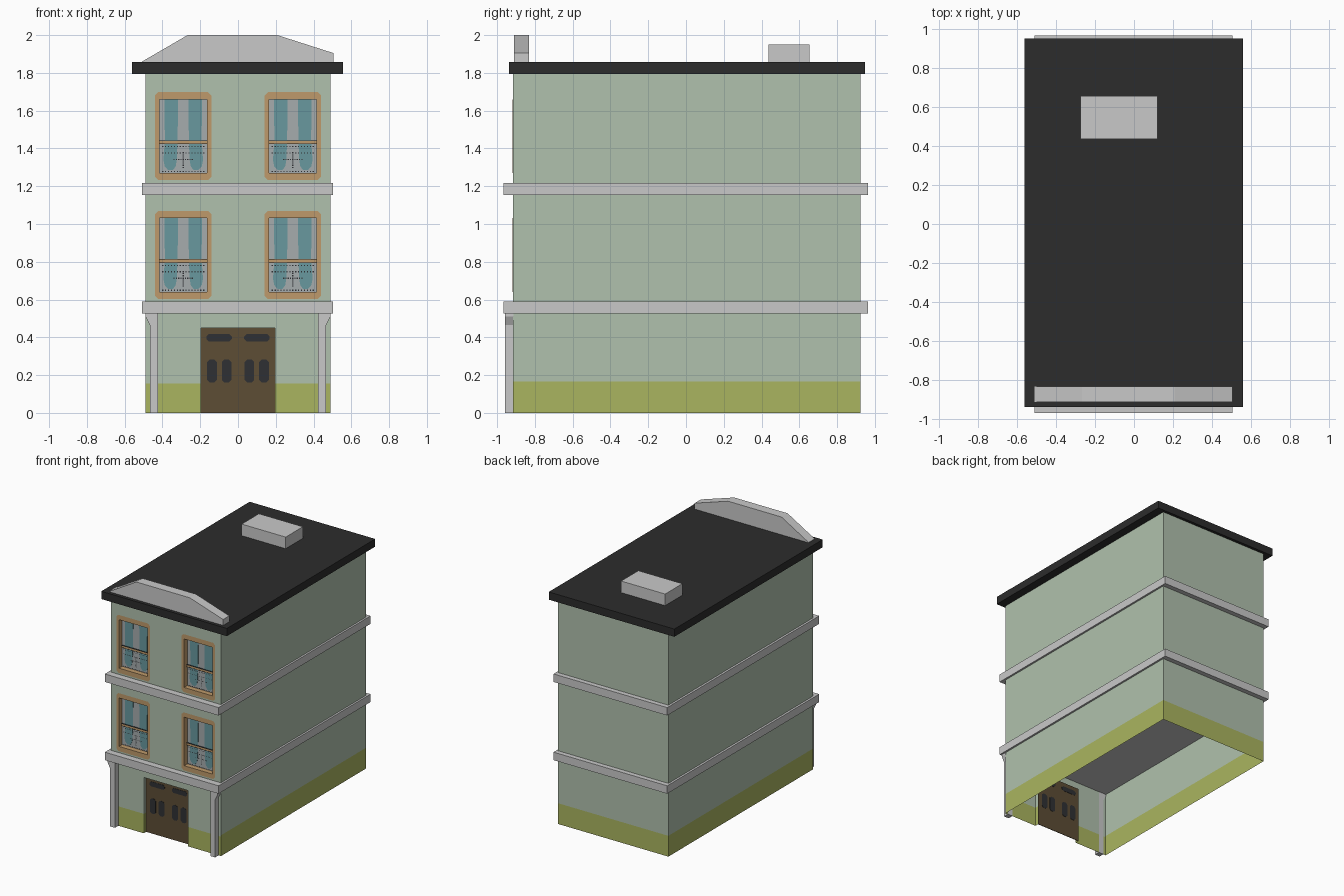
import bpy, bmesh, math

if "Cube" in bpy.data.objects:
    bpy.data.objects.remove(bpy.data.objects["Cube"])


def material(name, hexa):
    def lin(c):
        c /= 255
        return c / 12.92 if c <= 0.04045 else ((c + 0.055) / 1.055) ** 2.4
    m = bpy.data.materials.new(name)
    m.diffuse_color = [lin(int(hexa[i:i + 2], 16)) for i in (0, 2, 4)] + [1]
    m.use_nodes = True
    m.node_tree.nodes["Principled BSDF"].inputs["Base Color"].default_value = m.diffuse_color
    return m


GREEN = material("wall green", "B0C1AD")
OLIVE = material("base olive", "AAB560")
GREY = material("trim grey", "C9C9C9")
BLACK = material("roof black", "2C2C2C")
ORANGE = material("frame orange", "BF9A6B")
GLASS = material("glass grey", "A6ACAE")
TEAL = material("curtain teal", "68999F")
BROWN = material("door brown", "5D4D35")
DARK = material("dark detail", "2F3033")


def finish(name, bm, mats):
    me = bpy.data.meshes.new(name)
    bm.to_mesh(me)
    bm.free()
    for m in mats:
        me.materials.append(m)
    ob = bpy.data.objects.new(name, me)
    bpy.context.collection.objects.link(ob)
    return ob


def prism(name, pts, y0, y1, mat):
    """Extrude an x-z profile from y0 to y1."""
    bm = bmesh.new()
    f = bm.faces.new([bm.verts.new((x, y0, z)) for x, z in pts])
    r = bmesh.ops.extrude_face_region(bm, geom=[f])
    for v in r["geom"]:
        if isinstance(v, bmesh.types.BMVert):
            v.co.y = y1
    bmesh.ops.recalc_face_normals(bm, faces=bm.faces[:])
    return finish(name, bm, [mat])


def box(name, x0, x1, y0, y1, z0, z1, mat):
    return prism(name, [(x0, z0), (x1, z0), (x1, z1), (x0, z1)], y0, y1, mat)


def quad(bm, *pts, index=0):
    f = bm.faces.new([bm.verts.new(p) for p in pts])
    f.material_index = index
    return f


# Main sizes
X0, X1, F, B, TOP = -0.491, 0.489, -0.915, 0.925, 1.80
DX, DZ, DD = 0.197, 0.449, 0.03           # door half width, height, depth
WX, WINX, WH, WD = 0.29, 0.126, 0.39, 0.04  # window centre, half width, height, depth
SILLS = (0.641, 1.27)

# Walls: open shell, front cut as a grid around the openings
bm = bmesh.new()
xs = sorted([X0, X1, -DX, DX] + [s * WX + o for s in (-1, 1) for o in (-WINX, WINX)])
zs = sorted([0, 0.156, DZ, TOP] + [s + h for s in SILLS for h in (0, WH)])
for xa, xb in zip(xs, xs[1:]):
    for za, zb in zip(zs, zs[1:]):
        cx, cz = (xa + xb) / 2, (za + zb) / 2
        door = abs(cx) < DX and cz < DZ
        window = abs(abs(cx) - WX) < WINX and any(s < cz < s + WH for s in SILLS)
        if not door and not window:
            quad(bm, (xa, F, za), (xb, F, za), (xb, F, zb), (xa, F, zb), index=int(cz < 0.156))
for za, zb, i in ((0, 0.167, 1), (0.167, TOP, 0)):
    quad(bm, (X1, F, za), (X1, B, za), (X1, B, zb), (X1, F, zb), index=i)
    quad(bm, (X0, B, za), (X0, F, za), (X0, F, zb), (X0, B, zb), index=i)
    quad(bm, (X1, B, za), (X0, B, za), (X0, B, zb), (X1, B, zb), index=i)
# Door reveals
for za, zb, i in ((0, 0.156, 1), (0.156, DZ, 0)):
    quad(bm, (-DX, F, za), (-DX, F + DD, za), (-DX, F + DD, zb), (-DX, F, zb), index=i)
    quad(bm, (DX, F + DD, za), (DX, F, za), (DX, F, zb), (DX, F + DD, zb), index=i)
quad(bm, (-DX, F, DZ), (-DX, F + DD, DZ), (DX, F + DD, DZ), (DX, F, DZ))
bmesh.ops.remove_doubles(bm, verts=bm.verts[:], dist=1e-5)
finish("walls", bm, [GREEN, OLIVE])

# Floor bands, roof slab, roof box, front parapet
for n, z in (("lower_band", 0.525), ("upper_band", 1.154)):
    box(n, -0.508, 0.504, -0.967, 0.964, z, z + 0.064, GREY)
box("roof", -0.56, 0.557, -0.937, 0.948, 1.795, 1.857, BLACK)
box("roof_box", -0.273, 0.119, 0.436, 0.655, 1.855, 1.95, GREY)
prism("parapet", [(-0.508, 1.855), (0.505, 1.855), (0.505, 1.905), (0.208, 2.0), (-0.267, 2.0),
                  (-0.508, 1.86)], -0.91, -0.832, GREY)

# Corner posts flaring outward at the top
for s, n in ((-1, "left_post"), (1, "right_post")):
    prism(n, [(s * x, z) for x, z in ((0.424, 0), (0.467, 0), (0.467, 0.465), (0.49, 0.51),
                                      (0.49, 0.527), (0.424, 0.527))], -0.958, F + 0.002, GREY)


def octagon(cx, cz, hw, hh, c):
    return [(cx + sx * (hw - a), cz + sz * (hh - b)) for sx, sz, a, b in
            ((-1, -1, c, 0), (1, -1, c, 0), (1, -1, 0, c), (1, 1, 0, c),
             (1, 1, c, 0), (-1, 1, c, 0), (-1, 1, 0, c), (-1, -1, 0, c))]


# Door with dark panels showing on both sides
box("door", -DX, DX, F + DD, F + DD + 0.004, 0, DZ, BROWN)
for s in (-1, 1):
    panels = [(0.1, 0.398, 0.068, 0.019, 0.013), (0.06, 0.222, 0.026, 0.061, 0.014),
              (0.137, 0.222, 0.026, 0.061, 0.014)]
    for cx, cz, hw, hh, c in panels:
        prism("door_panel", octagon(s * cx, cz, hw, hh, c), F + DD - 0.002, F + DD + 0.006, DARK)


def window(cx, z):
    # Orange surround with clipped corners, and its reveals
    bm = bmesh.new()
    y, yb, cz = F - 0.003, F + WD, z + WH / 2
    out = [bm.verts.new((x, y, w)) for x, w in octagon(cx, cz, 0.15, 0.233, 0.018)]
    rect = [(cx - WINX, z), (cx + WINX, z), (cx + WINX, z + WH), (cx - WINX, z + WH)]
    inn = [bm.verts.new((x, y, w)) for x, w in rect]
    back = [bm.verts.new((x, yb, w)) for x, w in rect]
    for i in range(4):
        j = (i + 1) % 4
        bm.faces.new((out[2 * i], out[2 * i + 1], inn[j], inn[i]))
        bm.faces.new((out[2 * i + 1], out[(2 * i + 2) % 8], inn[j]))
        bm.faces.new((inn[i], inn[j], back[j], back[i]))
    finish("window_surround", bm, [ORANGE])
    # Pane, curtains, crossbar
    box("window_pane", cx - WINX, cx + WINX, yb - 0.002, yb + 0.004, z, z + WH, GLASS)
    for s in (-1, 1):
        prism("curtain", [(cx + s * x, z + h) for x, h in (
            (0.027, WH), (0.1, WH), (0.097, 0.17), (0.105, 0.07), (0.098, 0.035), (0.08, 0.015),
            (0.055, 0.015), (0.04, 0.035), (0.034, 0.07), (0.03, 0.17))], yb - 0.005, yb - 0.002, TEAL)
    box("crossbar", cx - WINX, cx + WINX, yb - 0.01, yb - 0.002, z + 0.155, z + 0.171, ORANGE)
    for h in (0.153, 0.170):
        box("crossbar_line", cx - WINX, cx + WINX, yb - 0.011, yb - 0.003, z + h, z + h + 0.003, DARK)
    # Dotted railing with a small centre cross
    bm = bmesh.new()
    dots = [(k * 0.0155, h) for h in (0.008, 0.106, 0.14) for k in range(-7, 8)]
    dots += [(k * 0.012, 0.072) for k in range(-4, 5)] + [(0, 0.03 + k * 0.011) for k in range(8)]
    for x, h in dots:
        a, b, r, yy = cx + x, z + h, 0.003, yb - 0.007
        quad(bm, (a - r, yy, b - r), (a + r, yy, b - r), (a + r, yy, b + r), (a - r, yy, b + r))
    finish("railing_dots", bm, [DARK])


for sill in SILLS:
    for s in (-1, 1):
        window(s * WX, sill)
